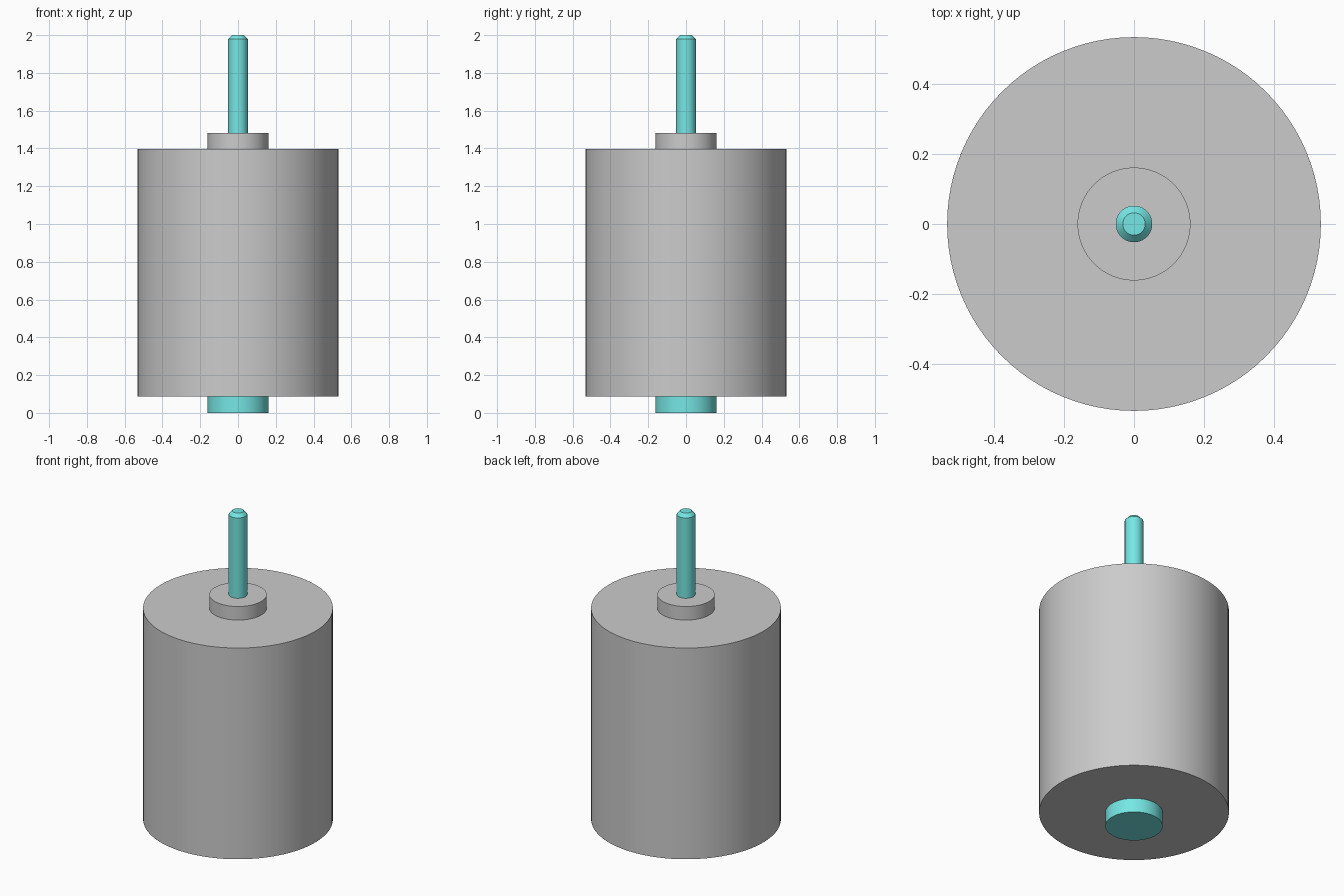
import bpy, bmesh, math

if "Cube" in bpy.data.objects:
    bpy.data.objects.remove(bpy.data.objects["Cube"])

SIDES = 96


def lathe(name, profile, material=None):
    """Revolve (radius, z) points around z, capping both ends."""
    bm = bmesh.new()
    rings = []
    for r, z in profile:
        rings.append([bm.verts.new((r * math.cos(2 * math.pi * i / SIDES),
                                    r * math.sin(2 * math.pi * i / SIDES), z))
                      for i in range(SIDES)])
    for low, high in zip(rings, rings[1:]):
        for i in range(SIDES):
            j = (i + 1) % SIDES
            bm.faces.new((low[i], low[j], high[j], high[i]))
    bm.faces.new(rings[0][::-1])
    bm.faces.new(rings[-1])
    mesh = bpy.data.meshes.new(name)
    bm.to_mesh(mesh)
    bm.free()
    obj = bpy.data.objects.new(name, mesh)
    bpy.context.collection.objects.link(obj)
    if material:
        mesh.materials.append(material)
    bpy.ops.object.select_all(action='DESELECT')
    obj.select_set(True)
    bpy.context.view_layer.objects.active = obj
    bpy.ops.object.shade_smooth_by_angle(angle=math.radians(30))
    return obj


cyan = bpy.data.materials.new("cyan")
cyan.diffuse_color = (0.18, 0.80, 0.78, 1)
cyan.use_nodes = True
cyan.node_tree.nodes["Principled BSDF"].inputs["Base Color"].default_value = cyan.diffuse_color

# Grey motor can with its raised front collar
lathe("motor_body", [(0.533, 0.088), (0.533, 1.397), (0.161, 1.397), (0.161, 1.481)])

# Cyan rear boss under the can
lathe("rear_boss", [(0.161, 0.0), (0.161, 0.088)], cyan)

# Cyan output shaft with a chamfered tip
lathe("output_shaft", [(0.052, 1.481), (0.052, 1.979), (0.032, 2.0)], cyan)
